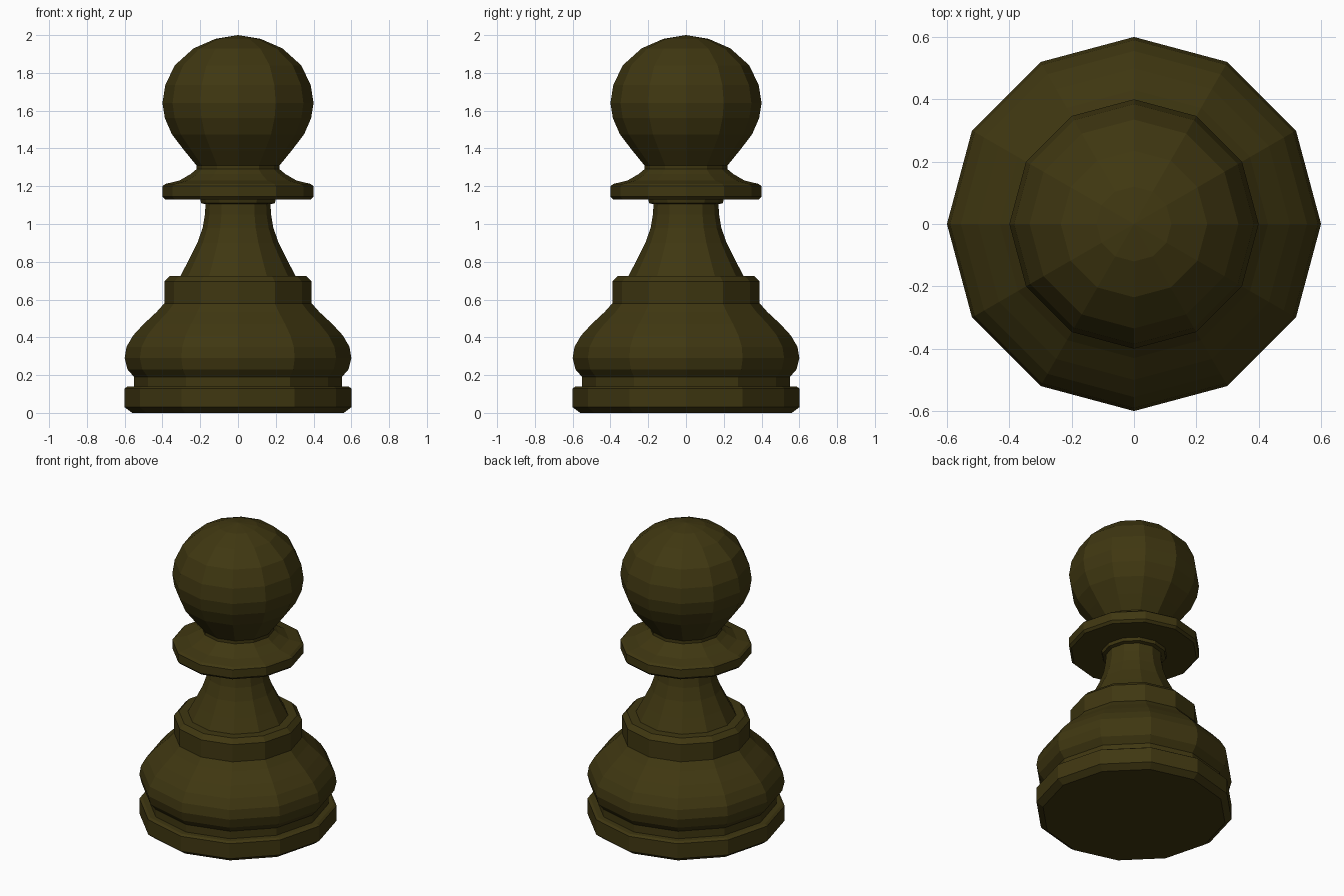
import bpy
import bmesh
import math

if "Cube" in bpy.data.objects:
    bpy.data.objects.remove(bpy.data.objects["Cube"])

SIDES = 12

olive = bpy.data.materials.new("dark olive")
olive.diffuse_color = (0.050, 0.038, 0.0055, 1.0)
olive.use_nodes = True
olive.node_tree.nodes["Principled BSDF"].inputs["Base Color"].default_value = olive.diffuse_color


def lathe(name, profile):
    """Turn a (radius, height) profile around z into a twelve-sided part."""
    bm = bmesh.new()
    rings = []
    for r, z in profile:
        if r == 0:
            rings.append([bm.verts.new((0, 0, z))] * SIDES)
            continue
        rings.append([bm.verts.new((r * math.cos(math.tau * i / SIDES),
                                    r * math.sin(math.tau * i / SIDES), z))
                      for i in range(SIDES)])
    for low, high in zip(rings, rings[1:]):
        for i in range(SIDES):
            j = (i + 1) % SIDES
            corners = [low[i], low[j], high[j], high[i]]
            bm.faces.new(list(dict.fromkeys(corners)))
    mesh = bpy.data.meshes.new(name)
    bm.to_mesh(mesh)
    bm.free()
    mesh.materials.append(olive)
    obj = bpy.data.objects.new(name, mesh)
    bpy.context.collection.objects.link(obj)
    return obj


# Foot plate with closed underside
lathe("foot", [(0, 0), (0.56, 0), (0.6, 0.03), (0.6, 0.13),
               (0.585, 0.14), (0.55, 0.14)])

# Recessed step and bulging lower body
lathe("lower_body", [(0.55, 0.14), (0.55, 0.19), (0.585, 0.23), (0.6, 0.29),
                     (0.59, 0.35), (0.555, 0.41), (0.5, 0.47),
                     (0.43, 0.535), (0.39, 0.58)])

# Band above the bulge
lathe("band", [(0.39, 0.58), (0.39, 0.695), (0.36, 0.725), (0.305, 0.725)])

# Tapering stem
lathe("stem", [(0.305, 0.725), (0.26, 0.81), (0.215, 0.90), (0.187, 0.98),
               (0.175, 1.05), (0.172, 1.105), (0.195, 1.11), (0.2, 1.13)])

# Flared collar under the head
lathe("collar", [(0.2, 1.13), (0.385, 1.13), (0.4, 1.145), (0.4, 1.2),
                 (0.385, 1.212), (0.31, 1.23), (0.25, 1.265),
                 (0.22, 1.29), (0.22, 1.31)])

# Ball head
lathe("head", [(0.22, 1.31), (0.285, 1.39), (0.35, 1.475), (0.387, 1.56),
               (0.4, 1.64), (0.385, 1.735), (0.335, 1.84), (0.235, 1.93),
               (0.12, 1.98), (0, 2.0)])
